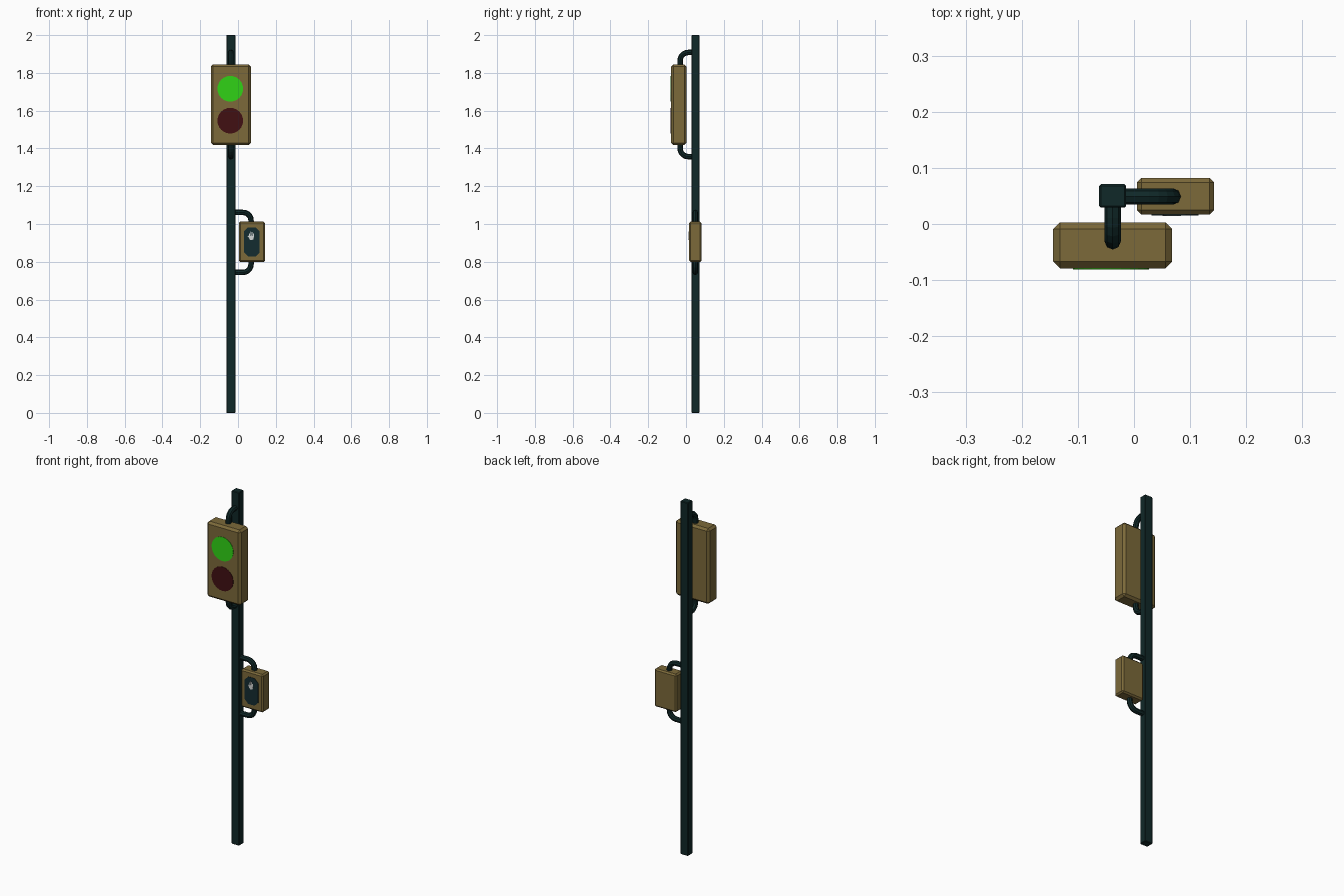
import bpy, bmesh, math
from mathutils import Vector

if "Cube" in bpy.data.objects:
    bpy.data.objects.remove(bpy.data.objects["Cube"])


def material(name, rgb):
    m = bpy.data.materials.new(name)
    m.diffuse_color = (*rgb, 1)
    m.use_nodes = True
    m.node_tree.nodes["Principled BSDF"].inputs["Base Color"].default_value = m.diffuse_color
    return m


TAN = material("tan_housing", (0.2, 0.142, 0.042))
DARK = material("dark_green_metal", (0.005, 0.021, 0.021))
PANEL = material("dark_teal_panel", (0.007, 0.025, 0.03))
GREEN = material("lit_green", (0.03, 0.65, 0.008))
RED = material("unlit_red", (0.052, 0.005, 0.006))
WHITE = material("pale_symbol", (0.65, 0.68, 0.68))


def finish(bm, name, mat):
    bmesh.ops.recalc_face_normals(bm, faces=bm.faces)
    me = bpy.data.meshes.new(name)
    bm.to_mesh(me)
    bm.free()
    me.materials.append(mat)
    ob = bpy.data.objects.new(name, me)
    bpy.context.collection.objects.link(ob)
    return ob


def box(name, lo, hi, mat, bevel):
    """Box between two corners with a one-step chamfer on every edge."""
    bm = bmesh.new()
    bmesh.ops.create_cube(bm, size=1)
    lo, hi = Vector(lo), Vector(hi)
    for v in bm.verts:
        v.co = (lo + hi) / 2 + v.co * (hi - lo)
    bmesh.ops.bevel(bm, geom=bm.edges[:], offset=bevel, segments=1, affect='EDGES')
    return finish(bm, name, mat)


def plate(name, outlines, y, mat, thick=0.003):
    """Thin front-facing plates from (x, z) outlines; the back sits at y."""
    bm = bmesh.new()
    for pts in outlines:
        f = bm.faces.new([bm.verts.new((x, y, z)) for x, z in pts])
        r = bmesh.ops.extrude_face_region(bm, geom=[f])
        for v in r["geom"]:
            if isinstance(v, bmesh.types.BMVert):
                v.co.y -= thick
    return finish(bm, name, mat)


def ellipse(cx, cz, rx, rz, n):
    return [(cx + rx * math.cos(2 * math.pi * i / n),
             cz + rz * math.sin(2 * math.pi * i / n)) for i in range(n)]


def arm(name, start, direction, reach, drop, r=0.0145, bend=0.042, sides=8):
    """Tube leaving the pole sideways, then bending up or down into a housing."""
    d, s = Vector(direction), math.copysign(1, drop)
    up = Vector((0, 0, s))
    side = d.cross(up)
    start = Vector(start)
    centre = start + d * (reach - bend) + up * bend
    path = [(start, 0)]
    for i in range(6):
        a = math.pi / 2 * i / 5
        path.append((centre + d * bend * math.sin(a) - up * bend * math.cos(a), a))
    path.append((start + d * reach + up * abs(drop), math.pi / 2))
    bm = bmesh.new()
    rings = []
    for p, a in path:
        n = up * math.cos(a) - d * math.sin(a)
        rings.append([bm.verts.new(p + r * (n * math.cos(t) + side * math.sin(t)))
                      for t in (2 * math.pi * k / sides for k in range(sides))])
    for r0, r1 in zip(rings, rings[1:]):
        for k in range(sides):
            j = (k + 1) % sides
            bm.faces.new((r0[k], r0[j], r1[j], r1[k]))
    bm.faces.new(rings[0])
    bm.faces.new(rings[-1])
    return finish(bm, name, DARK)


# Pole
PX, PY = -0.038, 0.05
box("pole", (-0.062, 0.029, 0), (-0.014, 0.071, 2), DARK, 0.003)

# Signal head with two lamps
box("signal_housing", (-0.144, -0.079, 1.418), (0.068, 0.003, 1.845), TAN, 0.012)
plate("green_lamp", [ellipse(PX - 0.003, 1.716, 0.068, 0.068, 24)], -0.079, GREEN, 0.002)
plate("red_lamp", [ellipse(PX - 0.003, 1.547, 0.068, 0.068, 24)], -0.079, RED, 0.002)
for label, z, drop in (("upper", 1.908, -0.08), ("lower", 1.357, 0.08)):
    arm(label + "_signal_arm", (PX, PY, z), (0, -1, 0), 0.081, drop)

# Crossing control box with dark window
box("crossing_box", (0.005, 0.017, 0.798), (0.143, 0.082, 1.013), TAN, 0.008)
CX, W, Z0, Z1, C = 0.073, 0.042, 0.828, 0.982, 0.022
plate("crossing_window", [[
    (CX - W + C, Z0), (CX + W - C, Z0), (CX + W, Z0 + C), (CX + W, Z1 - C),
    (CX + W - C, Z1), (CX - W + C, Z1), (CX - W, Z1 - C), (CX - W, Z0 + C)]],
    0.017, PANEL, 0.002)

# Hand symbol: palm, thumb and four fingers
def bar(x, z, w, h):
    return [(x - w, z), (x + w, z), (x + w, z + h), (x - w, z + h)]


hand = [ellipse(0.071, 0.927, 0.0125, 0.013, 10)]
hand += [bar(0.0605 + 0.007 * i, 0.931, 0.0022, h)
         for i, h in enumerate((0.02, 0.028, 0.026, 0.018))]
hand.append([(0.062, 0.922), (0.062, 0.93), (0.053, 0.94), (0.051, 0.935)])
plate("hand_symbol", hand, 0.015, WHITE, 0.001)
for label, z, drop in (("upper", 1.061, -0.07), ("lower", 0.744, 0.07)):
    arm(label + "_crossing_arm", (PX, 0.049, z), (1, 0, 0), 0.107, drop)
